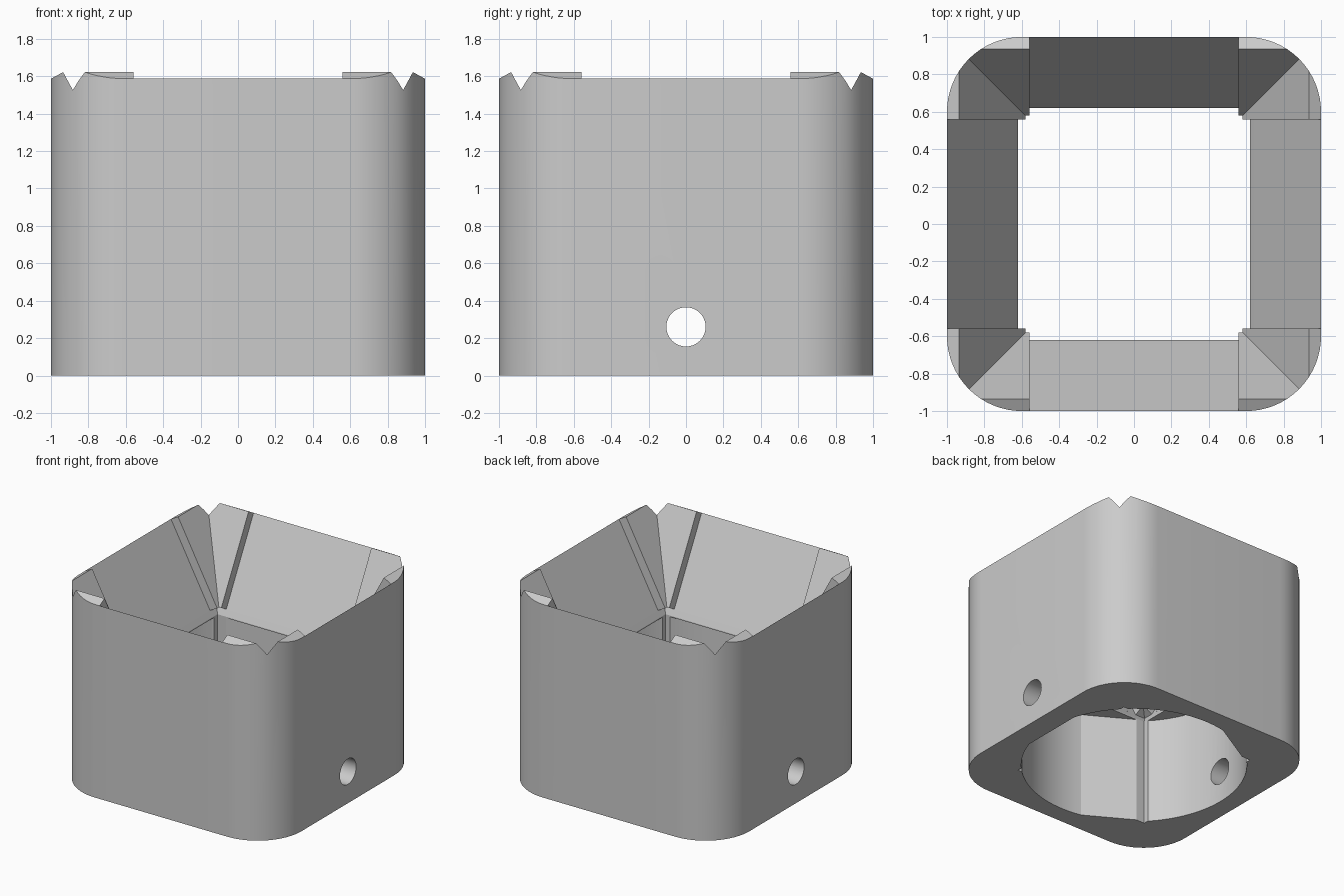
import bpy, bmesh, math

if "Cube" in bpy.data.objects:
    bpy.data.objects.remove(bpy.data.objects["Cube"], do_unlink=True)

grey = bpy.data.materials.new("plain_grey")
grey.use_nodes = True
colour = (0.6, 0.6, 0.6, 1)
grey.diffuse_color = colour
grey.node_tree.nodes["Principled BSDF"].inputs["Base Color"].default_value = colour

SLOPE = 1.85        # steepness of the funnel walls
PAD_HALF = 0.558    # half width of the recess between corner pads


def rings_object(name, rings, closed=False):
    """Skin a list of equal-length point rings; cap the ends unless closed."""
    bm = bmesh.new()
    loops = [[bm.verts.new(p) for p in ring] for ring in rings]
    n = len(loops[0])
    pairs = list(zip(loops, loops[1:]))
    if closed:
        pairs.append((loops[-1], loops[0]))
    else:
        bm.faces.new(loops[0])
        bm.faces.new(loops[-1])
    for a, b in pairs:
        for i in range(n):
            j = (i + 1) % n
            bm.faces.new((a[i], a[j], b[j], b[i]))
    bmesh.ops.recalc_face_normals(bm, faces=bm.faces)
    mesh = bpy.data.meshes.new(name)
    bm.to_mesh(mesh)
    bm.free()
    mesh.materials.append(grey)
    ob = bpy.data.objects.new(name, mesh)
    bpy.context.collection.objects.link(ob)
    return ob


def prism(name, outline, z0, z1):
    return rings_object(name, [[(x, y, z) for x, y in outline] for z in (z0, z1)])


def combine(target, tool, operation):
    mod = target.modifiers.new("cut", 'BOOLEAN')
    mod.object, mod.operation, mod.solver = tool, operation, 'EXACT'
    bpy.context.view_layer.objects.active = target
    bpy.ops.object.modifier_apply(modifier=mod.name)
    bpy.data.objects.remove(tool, do_unlink=True)


# Outer body: square block with rounded vertical corners
R, STEPS = 0.4, 16
outline = []
for q, (sx, sy) in enumerate([(1, 1), (-1, 1), (-1, -1), (1, -1)]):
    for k in range(STEPS + 1):
        a = math.radians(90 * (q + k / STEPS))
        outline.append((sx * (1 - R) + R * math.cos(a), sy * (1 - R) + R * math.sin(a)))
body = prism("funnel_block", outline, 0, 1.8)

# Square funnel with a raised ridge, swept as square rings around the centre
profile = [(1.2, -0.1), (1.2, 1.478), (0.935, 1.622), (0.58, 0.965),
           (0.645, 0.93), (0.62, 0.882), (0.62, -0.1)]
rings = [[(r, r, z), (-r, r, z), (-r, -r, z), (r, -r, z)] for r, z in profile]
combine(body, rings_object("funnel_tool", rings, closed=True), 'INTERSECT')

# Recess in the middle of each sloping wall, leaving pads in the corners
low, high = 1.587 - 0.5 * SLOPE, 1.587 + 0.2 * SLOPE
section = [(0.5, low), (1.2, high), (1.2, 2.2), (0.5, 2.2)]
for q in range(4):
    c, s = round(math.cos(q * math.pi / 2)), round(math.sin(q * math.pi / 2))
    ends = [[(r * c - t * s, r * s + t * c, z) for r, z in section]
            for t in (-PAD_HALF, PAD_HALF)]
    combine(body, rings_object("recess_tool", ends), 'DIFFERENCE')

# Round socket from below, keyed by three flats
BORE, HALF_FLAT = 0.85, 18
bore = []
for q in range(3):
    span = 120 - 2 * HALF_FLAT
    for k in range(25):
        a = math.radians(120 * q + HALF_FLAT + span * k / 24)
        bore.append((BORE * math.cos(a), BORE * math.sin(a)))
combine(body, prism("socket_tool", bore, -0.2, 0.872), 'DIFFERENCE')

# Cross hole through both side walls
circle = [(0.105 * math.cos(math.tau * k / 40), 0.26 + 0.105 * math.sin(math.tau * k / 40))
          for k in range(40)]
pin = rings_object("pin_tool", [[(x, y, z) for y, z in circle] for x in (-1.3, 1.3)])
combine(body, pin, 'DIFFERENCE')

# Smooth the curved walls, keep the edges crisp
bpy.ops.object.select_all(action='DESELECT')
body.select_set(True)
bpy.context.view_layer.objects.active = body
bpy.ops.object.shade_smooth_by_angle(angle=math.radians(15))
